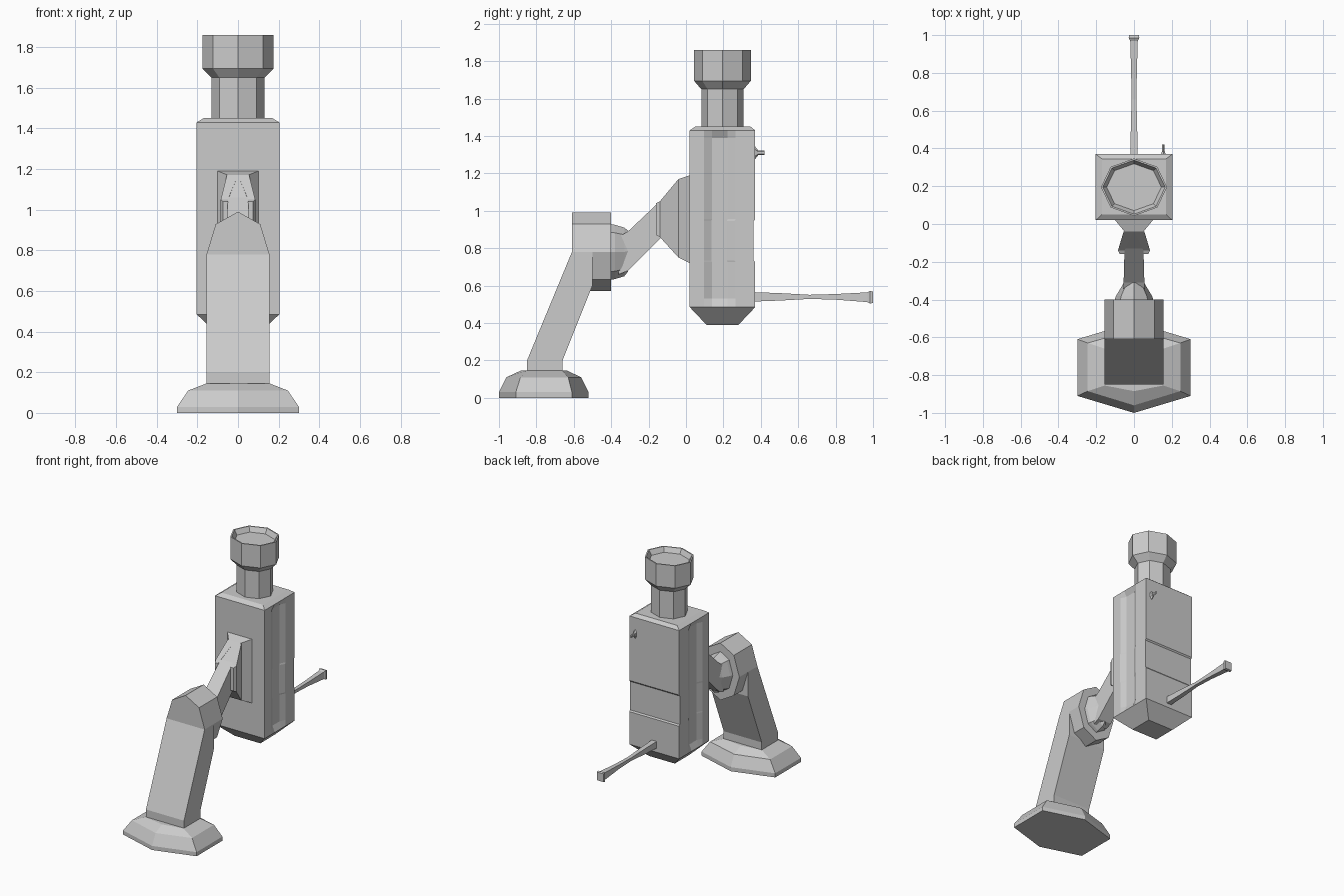
import bpy, bmesh, math

cube = bpy.data.objects.get("Cube")
if cube:
    bpy.data.objects.remove(cube)

grey = bpy.data.materials.new("plain_grey")
grey.use_nodes = True
grey.diffuse_color = (0.6, 0.6, 0.6, 1)
grey.node_tree.nodes["Principled BSDF"].inputs["Base Color"].default_value = (0.6, 0.6, 0.6, 1)


def loft(name, rings):
    """Skin a stack of equal-length rings and cap both ends."""
    bm = bmesh.new()
    rows = [[bm.verts.new(p) for p in ring] for ring in rings]
    n = len(rows[0])
    for a, b in zip(rows, rows[1:]):
        for i in range(n):
            j = (i + 1) % n
            bm.faces.new((a[i], a[j], b[j], b[i]))
    bm.faces.new(rows[0][::-1])
    bm.faces.new(rows[-1])
    bmesh.ops.recalc_face_normals(bm, faces=bm.faces)
    mesh = bpy.data.meshes.new(name)
    bm.to_mesh(mesh)
    bm.free()
    mesh.materials.append(grey)
    obj = bpy.data.objects.new(name, mesh)
    bpy.context.collection.objects.link(obj)
    return obj


def oval(n, rx, ry, turn=0.0):
    """Points of an n-sided oval, starting on its second axis."""
    steps = [2 * math.pi * i / n + turn for i in range(n)]
    return [(rx * math.sin(a), ry * math.cos(a)) for a in steps]


def upright(n, rx, ry, y, z):
    return [(a, y + b, z) for a, b in oval(n, rx, ry)]


def facing(n, rx, rz, y, z, x=0.0):
    return [(x + a, y, z + b) for a, b in oval(n, rx, rz)]


def box_ring(w, y, low, high):
    return [(-w, y, low), (w, y, low), (w, y, high), (-w, y, high)]


# Foot: stepped hexagon with its points to the front and back
def foot_ring(w, front, corner_f, corner_b, back, z):
    return [(0, front, z), (w, corner_f, z), (w, corner_b, z),
            (0, back, z), (-w, corner_b, z), (-w, corner_f, z)]


loft("foot", [foot_ring(0.3, -1.0, -0.91, -0.61, -0.52, 0),
              foot_ring(0.3, -1.0, -0.91, -0.61, -0.52, 0.03),
              foot_ring(0.245, -0.96, -0.885, -0.63, -0.56, 0.11),
              foot_ring(0.155, -0.885, -0.855, -0.66, -0.635, 0.145)])

# Leaning leg: side profile pulled across the width
leg = [(-0.85, 0.13), (-0.85, 0.2), (-0.61, 0.78), (-0.5, 0.78),
       (-0.5, 0.6), (-0.66, 0.2), (-0.66, 0.13)]
loft("leg", [[(x, y, z) for y, z in leg] for x in (-0.155, 0.155)])

# Knee block, its collar and the slanted arm
loft("knee", [facing(8, 0.155, 0.21, y, 0.78) for y in (-0.61, -0.4)])
loft("knee_collar", [facing(8, 0.105, 0.15, -0.41, 0.78),
                     facing(8, 0.095, 0.145, -0.38, 0.78),
                     facing(8, 0.065, 0.13, -0.33, 0.78),
                     facing(8, 0.055, 0.11, -0.31, 0.785)])
loft("arm", [box_ring(0.055, -0.36, 0.66, 0.86),
             box_ring(0.055, -0.31, 0.68, 0.89),
             box_ring(0.05, -0.13, 0.86, 1.06),
             box_ring(0.01, -0.04, 0.93, 1.17)])

# Bracket: plate on the body, pinched waist and two flared ears
loft("bracket", [box_ring(0.105, 0.03, 0.715, 1.195),
                 box_ring(0.1, 0.02, 0.72, 1.19),
                 box_ring(0.05, -0.04, 0.75, 1.17),
                 box_ring(0.05, -0.12, 0.84, 1.07)])
for side, label in ((1, "left"), (-1, "right")):
    loft("bracket_ear_" + label,
         [[(side * a, y, z) for a, z in ((i, lo), (o, lo), (o, hi), (i, hi))]
          for y, i, o, lo, hi in ((-0.04, 0.0, 0.055, 0.75, 1.17),
                                  (-0.14, 0.05, 0.085, 0.86, 1.05),
                                  (-0.16, 0.05, 0.075, 0.87, 1.04))])


# Body: box with a shallow upright channel on each side and a stepped back
def body_ring(z, w=0.203, front=0.02, back=0.37, dip=0.0):
    span = back - front
    edge = [(w, front), (w, front + span * 0.22), (w - dip, front + span * 0.34),
            (w - dip, front + span * 0.58), (w, front + span * 0.7), (w, back)]
    return [(x, y, z) for x, y in edge] + [(-x, y, z) for x, y in reversed(edge)]


loft("body", [body_ring(0.39, 0.105, 0.11, 0.28),
              body_ring(0.485),
              body_ring(0.53, dip=0.02),
              body_ring(0.725, dip=0.02),
              body_ring(0.735, back=0.362, dip=0.02),
              body_ring(0.945, back=0.362, dip=0.02),
              body_ring(0.955, dip=0.02),
              body_ring(1.39, dip=0.02),
              body_ring(1.43),
              body_ring(1.45, 0.17, 0.05, 0.345)])

# Neck and flared head with a dished top
loft("neck", [upright(8, 0.13, 0.113, 0.195, z) for z in (1.44, 1.66)])
loft("head", [upright(8, 0.13, 0.113, 0.195, 1.65),
              upright(8, 0.175, 0.152, 0.195, 1.695),
              upright(8, 0.175, 0.152, 0.195, 1.86),
              upright(8, 0.165, 0.143, 0.195, 1.86),
              upright(8, 0.145, 0.124, 0.195, 1.825)])

# Rear rod, thin in the middle with a flared tip
rod = [(0.36, 0.02, 0.025, 0.54), (0.5, 0.017, 0.02, 0.54), (0.66, 0.013, 0.011, 0.54),
       (0.8, 0.015, 0.015, 0.54), (0.97, 0.02, 0.026, 0.538),
       (0.985, 0.028, 0.034, 0.538), (1.0, 0.026, 0.03, 0.538)]
loft("rear_rod", [box_ring(w, y, z - h, z + h) for y, w, h, z in rod])

# Small switch on the back
loft("switch_base", [facing(6, 0.016, 0.04, 0.365, 1.31, 0.155),
                     facing(6, 0.008, 0.014, 0.385, 1.31, 0.155)])
loft("switch_lever", [facing(6, 0.007, 0.012, y, 1.31, 0.155) for y in (0.38, 0.42)])
